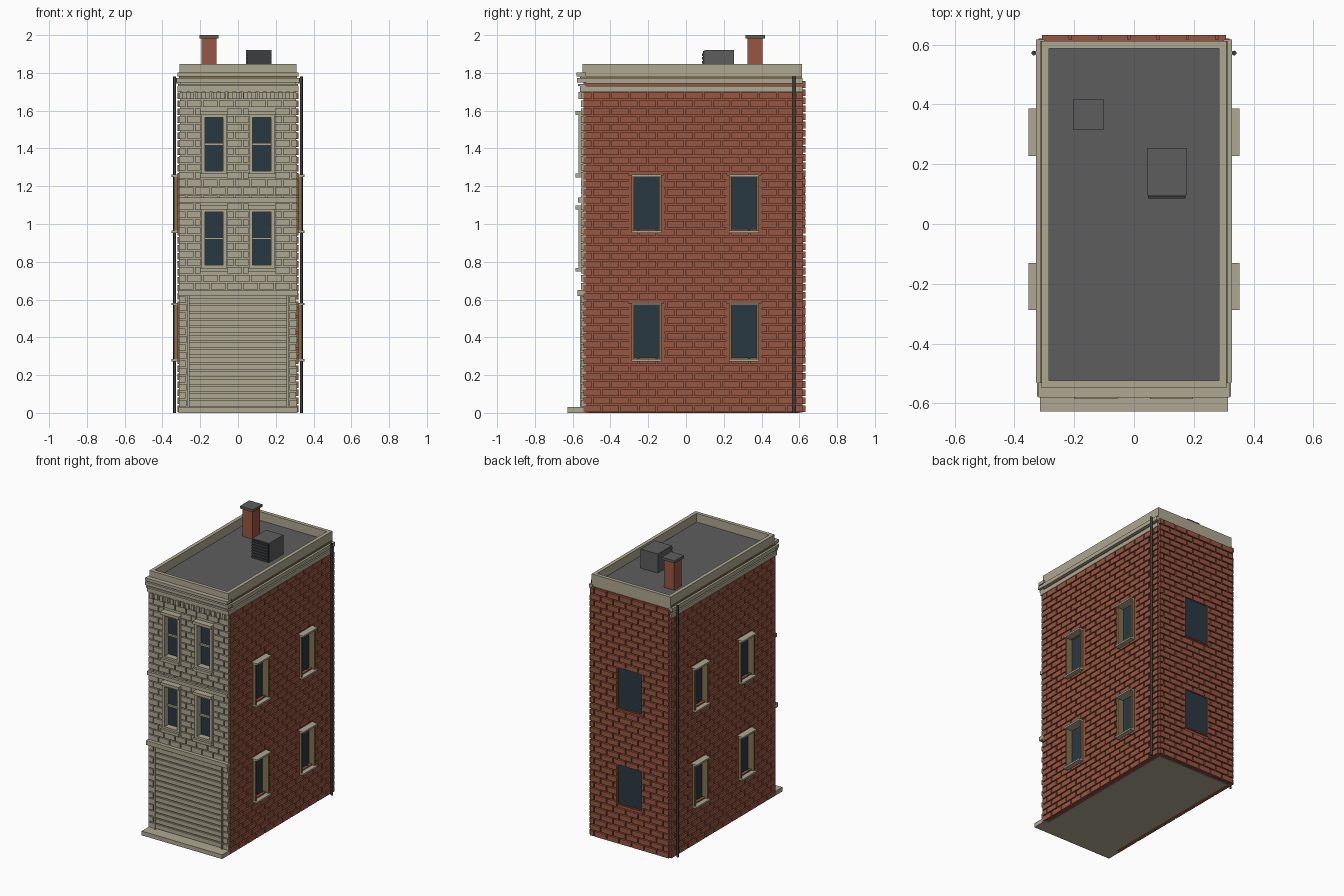
import bpy, bmesh, math

if "Cube" in bpy.data.objects:
    bpy.data.objects.remove(bpy.data.objects["Cube"])


def mat(name, r, g, b):
    m = bpy.data.materials.new(name)
    m.diffuse_color = (r, g, b, 1)
    m.use_nodes = True
    m.node_tree.nodes["Principled BSDF"].inputs["Base Color"].default_value = m.diffuse_color
    return m


BRICK = mat("red brick", 0.315, 0.093, 0.054)
STONE = mat("pale stone", 0.425, 0.39, 0.285)
ROOF = mat("roof grey", 0.11, 0.11, 0.11)
GLASS = mat("dark glass", 0.023, 0.04, 0.055)
OCHRE = mat("ochre frame", 0.23, 0.165, 0.07)
METAL = mat("dark metal", 0.045, 0.048, 0.051)


def part(name, boxes, m):
    """One object from boxes (x0, x1, y0, y1, z0, z1)."""
    bm = bmesh.new()
    for x0, x1, y0, y1, z0, z1 in boxes:
        vs = bmesh.ops.create_cube(bm, size=1)["verts"]
        for v in vs:
            v.co = ((x0 + x1) / 2 + v.co.x * (x1 - x0),
                    (y0 + y1) / 2 + v.co.y * (y1 - y0),
                    (z0 + z1) / 2 + v.co.z * (z1 - z0))
    me = bpy.data.meshes.new(name)
    bm.to_mesh(me)
    bm.free()
    me.materials.append(m)
    ob = bpy.data.objects.new(name, me)
    bpy.context.collection.objects.link(ob)
    return ob


def mirror_x(boxes):
    return boxes + [(-b[1], -b[0]) + tuple(b[2:]) for b in boxes]


def ring(x, y0, y1, t, z0, z1):
    return [(-x, x, y0, y0 + t, z0, z1), (-x, x, y1 - t, y1, z0, z1),
            (-x, -x + t, y0 + t, y1 - t, z0, z1), (x - t, x, y0 + t, y1 - t, z0, z1)]


def bricks(u0, u1, z0, z1, length, course, holes, gap=0.008):
    """Running-bond rectangles (u0, u1, z0, z1), cut around holes."""
    out = []
    n = round((z1 - z0) / course)
    h = (z1 - z0) / n
    for r in range(n):
        za, zb = z0 + r * h + gap / 2, z0 + (r + 1) * h - gap / 2
        u = u0 - (length / 2 if r % 2 else 0)
        while u < u1 - 0.004:
            segs = [(max(u, u0), min(u + length - gap, u1))]
            for a, b, c, d in holes:
                if c < (za + zb) / 2 < d:
                    segs = [s for p, q in segs for s in ((p, min(q, a)), (max(p, b), q))]
            out += [(p, q, za, zb) for p, q in segs if q - p > 0.006]
            u += length
    return out


def pierced(u0, u1, z0, z1, centres, half, rows):
    """Wall rectangles that leave a grid of window openings free."""
    out, z = [], z0
    for a, b in rows:
        out.append((u0, u1, z, a))
        u = u0
        for c in centres:
            out.append((u, c - half, a, b))
            u = c + half
        out.append((u, u1, a, b))
        z = b
    return out + [(u0, u1, z, z1)]


side_y = (-0.209, 0.307)
floors = ((0.285, 0.57), (0.965, 1.25))
front_x = (-0.128, 0.126)
front_z = ((0.78, 1.066), (1.279, 1.565))

# main block, pierced wall skins and roof
part("wall_core", [(-0.285, 0.285, -0.515, 0.60, 0, 1.76)], STONE)
part("side_wall_skin", mirror_x([(0.285, 0.307, a, b, c, d) for a, b, c, d in
     pierced(-0.54, 0.617, 0.002, 1.76, side_y, 0.07, floors)]), BRICK)
part("back_wall_skin", [(-0.285, 0.285, 0.60, 0.617, 0.002, 1.76)], BRICK)
part("front_wall_skin", [(a, b, -0.542, -0.515, c, d) for a, b, c, d in
     pierced(-0.307, 0.307, 0, 1.76, front_x, 0.05, front_z)], STONE)
part("roof_deck", [(-0.29, 0.29, -0.53, 0.595, 1.755, 1.785)], ROOF)
part("parapet", ring(0.309, -0.549, 0.613, 0.025, 1.76, 1.846), STONE)

# side brick walls with window surrounds
holes = [(y - 0.09, y + 0.09, a - 0.005, b + 0.01) for y in side_y for a, b in floors]
part("side_bricks", mirror_x([(0.30, 0.32, a, b, c, d) for a, b, c, d in
     bricks(-0.542, 0.62, 0.0, 1.70, 0.098, 0.0425, holes)]), BRICK)

surround, glass, jamb, ledge = [], [], [], []
for y in side_y:
    for a, b in floors:
        for s in (-1, 1):
            e = sorted((y + s * 0.079, y + s * 0.095))
            surround.append((0.30, 0.32, e[0], e[1], a - 0.005, b + 0.01))
            e = sorted((y + s * 0.066, y + s * 0.079))
            jamb.append((0.286, 0.338, e[0], e[1], a, b))
        glass.append((0.28, 0.293, y - 0.07, y + 0.07, a, b))
        ledge += [(0.288, 0.353, y - 0.079, y + 0.079, a - 0.012, a),
                  (0.288, 0.353, y - 0.079, y + 0.079, b, b + 0.012)]
part("side_window_surrounds", mirror_x(surround), BRICK)
part("side_window_glass", mirror_x(glass), GLASS)
part("side_window_jambs", mirror_x(jamb), OCHRE)
part("side_window_ledges", mirror_x(ledge), STONE)

# back brick wall and windows
bw = 0.092
back_holes = [(-bw - 0.008, bw + 0.008, a - 0.008, b + 0.008) for a, b in floors]
part("back_bricks", [(a, b, 0.61, 0.632, c, d) for a, b, c, d in
                     bricks(-0.307, 0.307, 0.0, 1.76, 0.098, 0.0425, back_holes)], BRICK)
part("back_window_glass", [(-bw, bw, 0.61, 0.622, a, b) for a, b in floors], GLASS)
frames = []
for a, b in floors:
    frames += [(-bw - 0.008, -bw, 0.61, 0.63, a, b), (bw, bw + 0.008, 0.61, 0.63, a, b),
               (-bw - 0.008, bw + 0.008, 0.61, 0.63, a - 0.008, a),
               (-bw - 0.008, bw + 0.008, 0.61, 0.63, b, b + 0.008)]
part("back_window_frames", frames, BRICK)

# front stone wall and sash windows
holes = [(x - 0.07, x + 0.07, a - 0.03, b + 0.03) for x in front_x for a, b in front_z]
blocks = bricks(-0.313, 0.313, 0.65, 1.70, 0.085, 0.042, holes, 0.007)
blocks += bricks(-0.313, -0.272, 0.03, 0.62, 0.085, 0.042, [], 0.007)
blocks += bricks(0.272, 0.313, 0.03, 0.62, 0.085, 0.042, [], 0.007)
part("front_stone_blocks", [(a, b, -0.556, -0.53, c, d) for a, b, c, d in blocks], STONE)

glass, trim = [], []
for x in front_x:
    for a, b in front_z:
        glass.append((x - 0.052, x + 0.052, -0.525, -0.51, a, b))
        for s in (-1, 1):
            e = sorted((x + s * 0.048, x + s * 0.068))
            trim.append((e[0], e[1], -0.568, -0.515, a - 0.012, b + 0.012))
        m = (a + b) / 2
        trim += [(x - 0.05, x + 0.05, -0.54, -0.515, m - 0.006, m + 0.006),
                 (x - 0.06, x + 0.06, -0.568, -0.515, b - 0.002, b + 0.012),
                 (x - 0.06, x + 0.06, -0.568, -0.515, a - 0.012, a + 0.002),
                 (x - 0.072, x + 0.072, -0.585, -0.53, b + 0.012, b + 0.032),
                 (x - 0.072, x + 0.072, -0.585, -0.53, a - 0.032, a - 0.012)]
part("front_window_glass", glass, GLASS)
part("front_window_trim", trim, STONE)

# belt courses, front step
part("belt_courses", [(-0.318, 0.318, -0.575, -0.53, 0.62, 0.65),
                      (-0.313, 0.313, -0.572, -0.53, 1.115, 1.14)], STONE)
part("front_step", [(-0.315, 0.315, -0.627, -0.53, 0, 0.03)], STONE)

# roller door with side rails
n, z0, z1 = 15, 0.035, 0.615
h = (z1 - z0) / n
part("roller_door_slats", [(-0.258, 0.258, -0.552, -0.53, z0 + i * h, z0 + (i + 1) * h - 0.009)
                           for i in range(n)], STONE)
part("roller_door_rails", mirror_x([(0.258, 0.268, -0.56, -0.53, 0.03, 0.62)]), STONE)

# cornice and dentils
part("cornice", [(-0.32, 0.32, -0.562, 0.617, 1.70, 1.73),
                 (-0.318, 0.318, -0.572, -0.53, 1.73, 1.742),
                 (-0.325, 0.325, -0.578, -0.53, 1.75, 1.772),
                 (-0.32, 0.32, -0.58, -0.53, 1.782, 1.803)]
     + mirror_x([(0.30, 0.328, -0.53, 0.617, 1.745, 1.772)]), STONE)
part("cornice_shadow_band", mirror_x([(0.30, 0.313, -0.545, 0.612, 1.772, 1.784)])
     + [(-0.313, 0.313, -0.56, -0.54, 1.772, 1.782)], OCHRE)
part("dentils", [(x - 0.011, x + 0.011, -0.57, -0.53, 1.662, 1.70)
                 for x in (-0.2835 + i * 0.0405 for i in range(15))], STONE)

# drainpipes
for name, s in (("left_drainpipe", -1), ("right_drainpipe", 1)):
    bpy.ops.mesh.primitive_cylinder_add(vertices=12, radius=0.008, depth=1.78,
                                        location=(s * 0.335, 0.572, 0.89))
    ob = bpy.context.object
    ob.name = name
    ob.data.materials.append(METAL)
    bpy.ops.object.shade_smooth_by_angle(angle=math.radians(40))

# chimney
part("chimney_shaft", [(-0.192, -0.114, 0.326, 0.406, 1.77, 1.982)], BRICK)
part("chimney_cap", [(-0.204, -0.102, 0.314, 0.418, 1.982, 2.0)], ROOF)

# rooftop air unit with louvred grille
part("air_unit", [(0.043, 0.177, 0.097, 0.254, 1.77, 1.92)], ROOF)
part("air_unit_grille", [(0.047, 0.173, 0.091, 0.098, 1.785, 1.915)]
     + [(0.047, 0.173, 0.086, 0.096, 1.79 + i * 0.02, 1.803 + i * 0.02) for i in range(6)], METAL)
